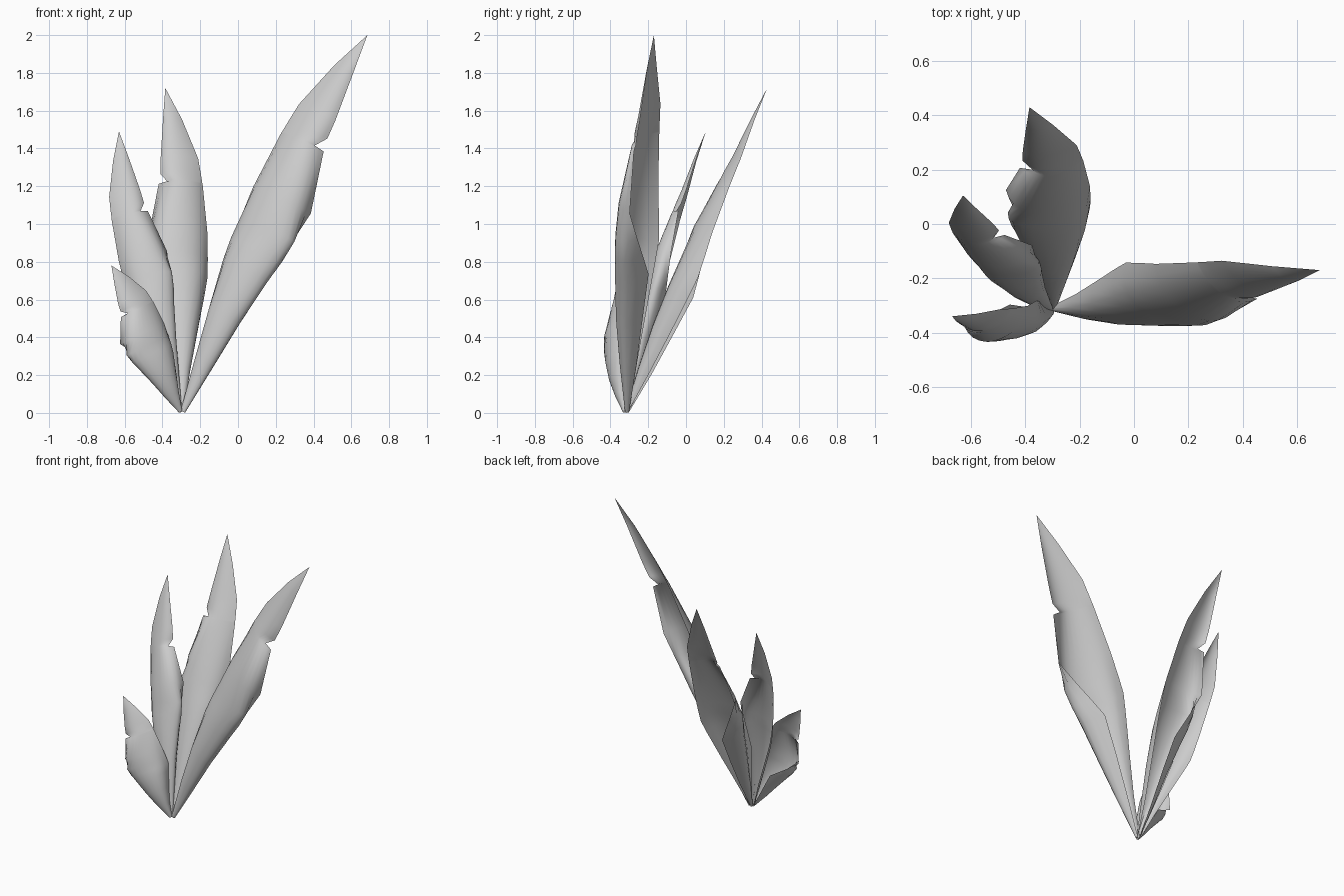
import bpy
from mathutils import Vector

if "Cube" in bpy.data.objects:
    bpy.data.objects.remove(bpy.data.objects["Cube"])

# Leaf blade: height along the axis, then four Bezier control points (across, bulge)
# running from the plain edge to the notched edge
ROWS = [
    (0.00, (-.012, -.008), (-.03, .02), (.03, .02), (.004, -.008)),
    (0.28, (-.050, -.035), (-.14, .08), (.13, .10), (.005, -.03)),
    (0.55, (-.098, -.065), (-.22, .12), (.22, .17), (.005, -.045)),
    (0.82, (-.147, -.096), (-.27, .14), (.32, .22), (.012, -.06)),
    (0.94, (-.167, -.108), (-.26, .14), (.32, .225), (.050, -.024)),
    (1.06, (-.178, -.100), (-.23, .13), (.28, .225), (.090, .014)),
    (1.236, (-.19, -.085), (-.18, .085), (.06, .20), (.145, .066)),
    (1.56, (-.182, -.070), (-.14, .02), (-.04, .11), (.062, .064)),
    (1.568, (-.180, -.070), (-.14, .02), (-.05, .09), (.006, .055)),   # notch
    (1.63, (-.175, -.068), (-.13, .01), (-.04, .10), (.050, .053)),
    (1.736, (-.164, -.065), (-.12, .0), (-.03, .08), (.046, .044)),
    (2.00, (-.087, -.028), (-.06, .01), (-.02, .035), (.021, .024)),
]
LENGTH = 2.218
COLS = 12


def bezier(p, s):
    k = ((1 - s) ** 3, 3 * s * (1 - s) ** 2, 3 * s * s * (1 - s), s ** 3)
    return [sum(k[i] * p[i][c] for i in range(4)) for c in (0, 1)]


def leaf(name, base, tip, facing, mirror=1, width=1.0, bend=(0, 0, 0)):
    """Place a blade from base to tip with its bulge toward 'facing';
    'bend' pushes the middle of the blade sideways."""
    base, tip, n, bend = Vector(base), Vector(tip), Vector(facing), Vector(bend)
    w = tip - base
    scale = w.length / LENGTH
    w.normalize()
    n = (n - n.dot(w) * w).normalized()
    u = w.cross(n) * mirror
    verts, faces = [], []
    for t, *ctrl in ROWS:
        h = t / LENGTH
        axis = base + scale * t * w + bend * (4 * h * (1 - h))
        for j in range(COLS + 1):
            a, d = bezier(ctrl, j / COLS)
            verts.append(axis + scale * width * (u * a + n * d))
    verts.append(tip)
    m = COLS + 1
    for i in range(len(ROWS) - 1):
        for j in range(COLS):
            f = (i * m + j, i * m + j + 1, (i + 1) * m + j + 1, (i + 1) * m + j)
            faces.append(f if mirror > 0 else f[::-1])
    last = (len(ROWS) - 1) * m
    for j in range(COLS):
        f = (last + j, last + j + 1, len(verts) - 1)
        faces.append(f if mirror > 0 else f[::-1])
    me = bpy.data.meshes.new(name)
    me.from_pydata([tuple(v) for v in verts], [], faces)
    me.shade_smooth()
    ob = bpy.data.objects.new(name, me)
    bpy.context.collection.objects.link(ob)


# Four leaves fanning from one root
leaf("tall_leaf", (-.29, -.31, .005), (.685, -.17, 2.0), (0, -1, 0))
leaf("back_leaf", (-.30, -.31, .005), (-.385, .43, 1.72), (-.34, -.94, 0),
     mirror=-1, bend=(.01, .03, -.01))
leaf("left_leaf", (-.305, -.315, .005), (-.63, .105, 1.49), (.42, -.9, 0))
leaf("small_leaf", (-.305, -.325, .005), (-.67, -.34, .78), (-.14, -.98, 0),
     mirror=-1, width=1.9, bend=(-.015, -.012, -.025))
